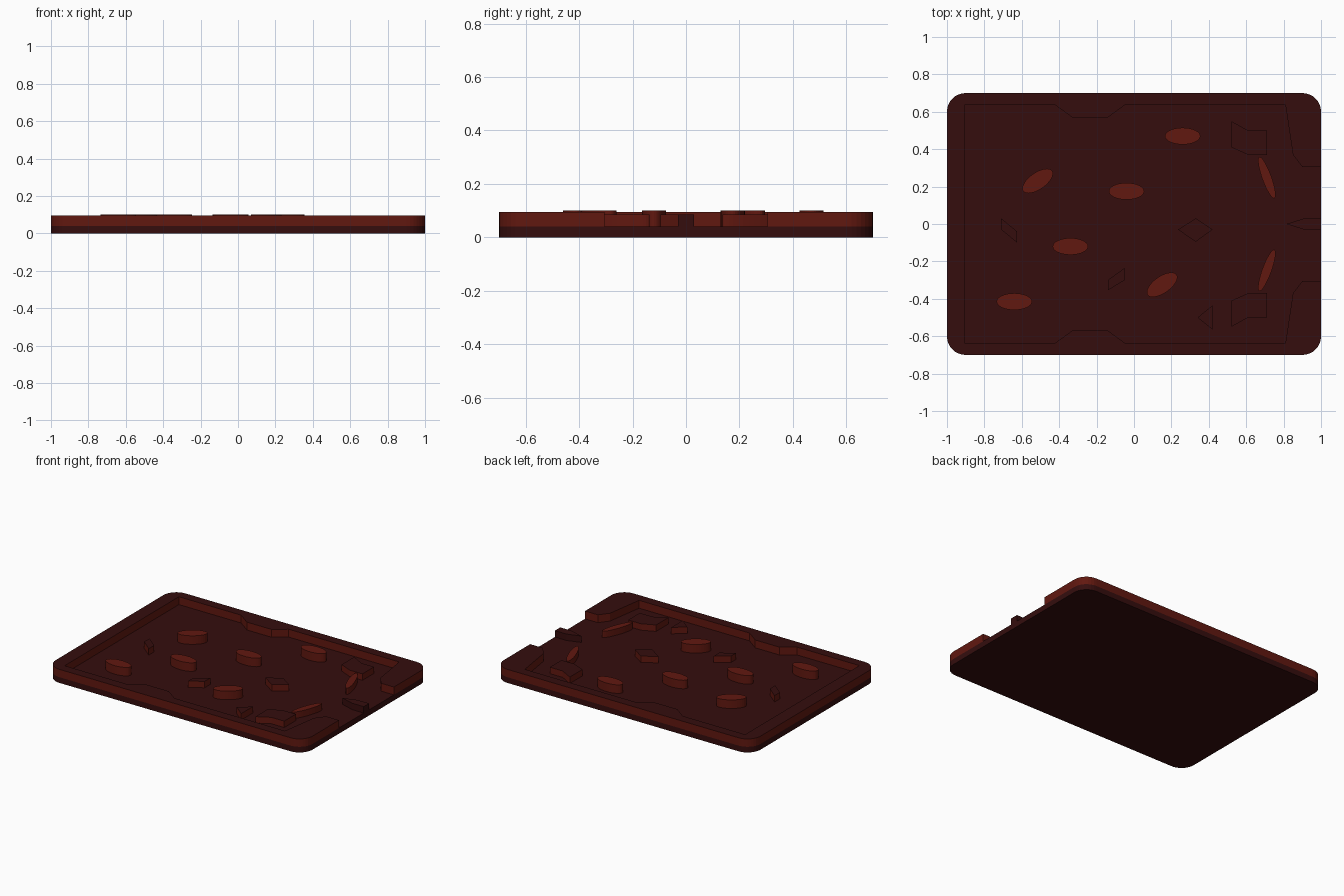
import bpy, bmesh
from math import sin, cos, pi, radians

if "Cube" in bpy.data.objects:
    bpy.data.objects.remove(bpy.data.objects["Cube"])


def material(name, rgb):
    m = bpy.data.materials.new(name)
    m.diffuse_color = (*rgb, 1)
    m.use_nodes = True
    m.node_tree.nodes["Principled BSDF"].inputs["Base Color"].default_value = m.diffuse_color
    return m


DARK = material("dark_maroon", (0.035, 0.004, 0.004))
RED = material("brick_red", (0.12, 0.009, 0.005))
FLOOR, RIM, BLOCK, POST = 0.04, 0.095, 0.085, 0.10


def prism(name, pts, z0, z1, side=RED, cap=DARK):
    """Extrude a flat outline from z0 to z1 with separate side and cap colours."""
    bm = bmesh.new()
    face = bm.faces.new([bm.verts.new((x, y, z0)) for x, y in pts])
    out = bmesh.ops.extrude_face_region(bm, geom=[face])
    for v in out["geom"]:
        if isinstance(v, bmesh.types.BMVert):
            v.co.z = z1
    bmesh.ops.recalc_face_normals(bm, faces=bm.faces)
    bm.normal_update()
    for f in bm.faces:
        f.material_index = 1 if abs(f.normal.z) > 0.5 else 0
    me = bpy.data.meshes.new(name)
    bm.to_mesh(me)
    bm.free()
    me.materials.append(side)
    me.materials.append(cap)
    ob = bpy.data.objects.new(name, me)
    bpy.context.collection.objects.link(ob)
    return ob


def flip(pts):
    return [(x, -y) for x, y in reversed(pts)]


def ellipse(cx, cy, a, b, deg, n=32):
    c, s = cos(radians(deg)), sin(radians(deg))
    ring = [(a * cos(2 * pi * i / n), b * sin(2 * pi * i / n)) for i in range(n)]
    return [(cx + u * c - v * s, cy + u * s + v * c) for u, v in ring]


# Rounded outer outline, counter-clockwise from the right side
outer = []
for k, (cx, cy) in enumerate([(0.9, 0.6), (-0.9, 0.6), (-0.9, -0.6), (0.9, -0.6)]):
    for i in range(9):
        a = (k + i / 8) * pi / 2
        outer.append((cx + 0.1 * cos(a), cy + 0.1 * sin(a)))

# Base plate
prism("base_plate", outer, 0, FLOOR, DARK, DARK)

# Raised rim, open on the right, with a bulge on each long inner wall
inner = [(1, 0.305), (0.9, 0.305), (0.85, 0.37), (0.81, 0.635), (-0.05, 0.635),
         (-0.14, 0.57), (-0.33, 0.57), (-0.42, 0.635), (-0.905, 0.635)]
prism("rim", outer + flip(inner)[::-1] + inner[::-1], FLOOR, RIM)

# Oval posts
posts = [(0.26, 0.47, 0), (-0.04, 0.175, 0), (-0.34, -0.12, 0), (-0.64, -0.415, 0),
         (-0.515, 0.23, 35), (0.15, -0.325, 35)]
for x, y, deg in posts:
    prism("oval_post", ellipse(x, y, 0.095, 0.045, deg), FLOOR, POST, RED, RED)

# Slim oval posts beside the opening
for s in (1, -1):
    prism("slim_post", ellipse(0.71, 0.248 * s, 0.118, 0.025, -70 * s), FLOOR, BLOCK, RED, RED)

# Arrow-shaped blocks, mirrored
arrow = [(0.52, 0.55), (0.61, 0.5), (0.71, 0.5), (0.71, 0.37), (0.61, 0.37), (0.52, 0.41)]
prism("arrow_block", arrow, FLOOR, BLOCK)
prism("arrow_block", flip(arrow), FLOOR, BLOCK)

# Small angular blocks
prism("diamond_block", [(0.235, -0.03), (0.33, -0.095), (0.42, -0.03), (0.33, 0.03)], FLOOR, BLOCK)
prism("slanted_block", [(-0.14, -0.355), (-0.05, -0.3), (-0.05, -0.235), (-0.14, -0.3)], FLOOR, BLOCK)
prism("slanted_block", [(-0.71, -0.03), (-0.625, -0.1), (-0.625, -0.04), (-0.71, 0.03)], FLOOR, BLOCK)
prism("triangle_block", [(0.34, -0.5), (0.42, -0.565), (0.42, -0.435)], FLOOR, BLOCK)

# Pointed divider in the opening
prism("divider", [(0.815, 0), (0.91, -0.03), (1, -0.03), (1, 0.03), (0.91, 0.03)],
      FLOOR, BLOCK, DARK, DARK)
